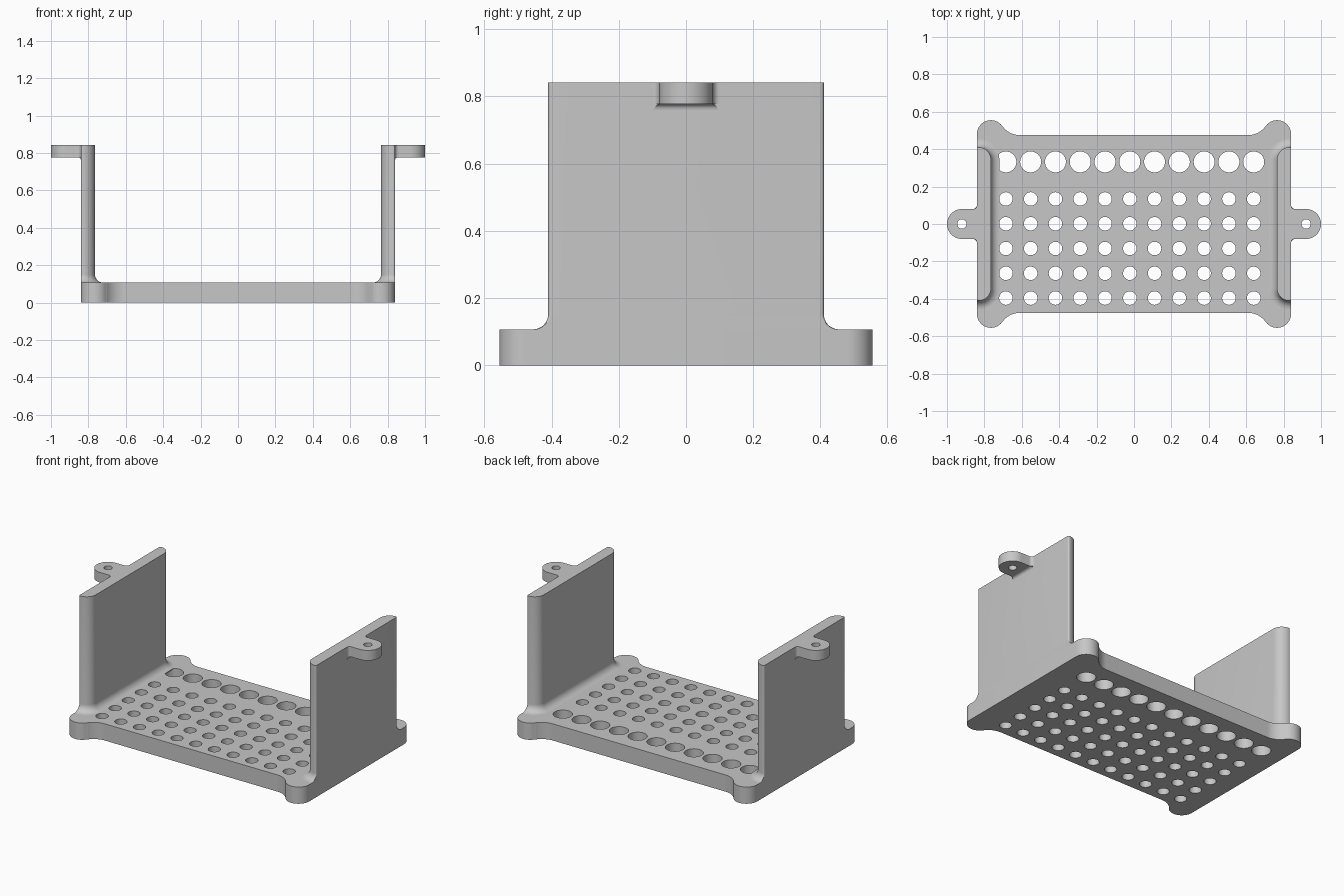
import bpy, bmesh
from math import sin, cos, radians, pi

if "Cube" in bpy.data.objects:
    bpy.data.objects.remove(bpy.data.objects["Cube"])

PLATE_Z, TOP_Z, SIDE_X = 0.107, 0.842, 0.84

grey = bpy.data.materials.new("plain grey")
grey.diffuse_color = (0.57, 0.57, 0.57, 1)
grey.use_nodes = True
grey.node_tree.nodes["Principled BSDF"].inputs["Base Color"].default_value = grey.diffuse_color


def arc(cx, cy, r, a0, a1, n=12):
    """Points on an arc, angles in degrees."""
    angles = [radians(a0 + (a1 - a0) * i / n) for i in range(n + 1)]
    return [(cx + r * cos(a), cy + r * sin(a)) for a in angles]


def circle(cx, cy, r, n=40):
    return arc(cx, cy, r, 0, 360 - 360 / n, n - 1)


def finish(obj, mirror=False):
    """Clean up, shade, colour and optionally mirror a part."""
    bm = bmesh.new()
    bm.from_mesh(obj.data)
    bmesh.ops.remove_doubles(bm, verts=bm.verts, dist=1e-5)
    bmesh.ops.recalc_face_normals(bm, faces=bm.faces)
    bm.to_mesh(obj.data)
    bm.free()
    obj.data.materials.clear()
    obj.data.materials.append(grey)
    bpy.ops.object.select_all(action='DESELECT')
    obj.select_set(True)
    bpy.context.view_layer.objects.active = obj
    bpy.ops.object.shade_smooth_by_angle(angle=radians(30))
    if mirror:
        obj.modifiers.new("other side", 'MIRROR')


def plate(name, loops, z0, z1, mirror=False):
    """Flat plate from an outline plus hole outlines."""
    cu = bpy.data.curves.new(name, 'CURVE')
    cu.dimensions, cu.fill_mode = '2D', 'BOTH'
    cu.extrude = (z1 - z0) / 2
    for loop in loops:
        sp = cu.splines.new('POLY')
        sp.points.add(len(loop) - 1)
        for p, (x, y) in zip(sp.points, loop):
            p.co = (x, y, 0, 1)
        sp.use_cyclic_u = True
    obj = bpy.data.objects.new(name, cu)
    obj.location.z = (z0 + z1) / 2
    bpy.context.collection.objects.link(obj)
    bpy.ops.object.select_all(action='DESELECT')
    obj.select_set(True)
    bpy.context.view_layer.objects.active = obj
    bpy.ops.object.convert(target='MESH')
    finish(bpy.context.view_layer.objects.active, mirror)


def loft(name, rings, mirror=False):
    """Skin a stack of (outline, z) rings and cap both ends."""
    bm = bmesh.new()
    rows = [[bm.verts.new((x, y, z)) for x, y in pts] for pts, z in rings]
    n = len(rows[0])
    for a, b in zip(rows, rows[1:]):
        for i in range(n):
            j = (i + 1) % n
            bm.faces.new((a[i], a[j], b[j], b[i]))
    bm.faces.new(rows[0][::-1])
    bm.faces.new(rows[-1])
    me = bpy.data.meshes.new(name)
    bm.to_mesh(me)
    bm.free()
    obj = bpy.data.objects.new(name, me)
    bpy.context.collection.objects.link(obj)
    finish(obj, mirror)


# Base plate: lobed corners and a grid of holes
corner = arc(0.765, 0.48, 0.075, 0, 144.6, 24) + arc(0.61, 0.59, 0.115, -35.4, -90)
half = corner + [(-x, y) for x, y in reversed(corner)]
outline = half + [(-x, -y) for x, y in half]
holes = []
for col in range(11):
    x = -0.685 + 0.1325 * col
    holes.append(circle(x, 0.332, 0.056))
    holes += [circle(x, 0.134 - 0.1325 * row, 0.036) for row in range(5)]
plate("perforated_base", [outline] + holes, 0, PLATE_Z)


# Side walls: rounded inner corners, fillet flaring into the base
def wall_outline(d):
    quarter = arc(0.83, 0.40, 0.01 + d, 0, 90, 8) + arc(0.83, 0.345, 0.065 + d, 90, 180)
    pts = quarter + [(x, -y) for x, y in reversed(quarter)]
    return [(min(x, SIDE_X), y) for x, y in pts]


R = 0.045
rings = [(wall_outline(R), PLATE_Z - 0.005)]
for i in range(9):
    a = pi / 2 * i / 8
    rings.append((wall_outline(R * (1 - sin(a))), PLATE_Z + R * (1 - cos(a))))
rings.append((wall_outline(0), TOP_Z))
loft("side_wall", rings, mirror=True)

# Mounting tabs with a screw hole
tab = ([(0.82, -0.1)] + arc(0.86, -0.1, 0.02, 180, 90, 8)
       + arc(0.92, 0, 0.08, -90, 90, 32)
       + arc(0.86, 0.1, 0.02, -90, -180, 8) + [(0.82, 0.1)])
plate("mounting_tab", [tab, circle(0.92, 0, 0.025)], 0.777, TOP_Z, mirror=True)

# Small fillet under each tab
rings = []
for i in range(7):
    a = pi / 2 * i / 6
    x, z = 0.857 - 0.017 * cos(a), 0.76 + 0.017 * sin(a)
    w = 0.097 - 0.017 * i / 6
    rings.append(([(0.83, -w), (x, -w), (x, w), (0.83, w)], z))
loft("tab_fillet", rings, mirror=True)
